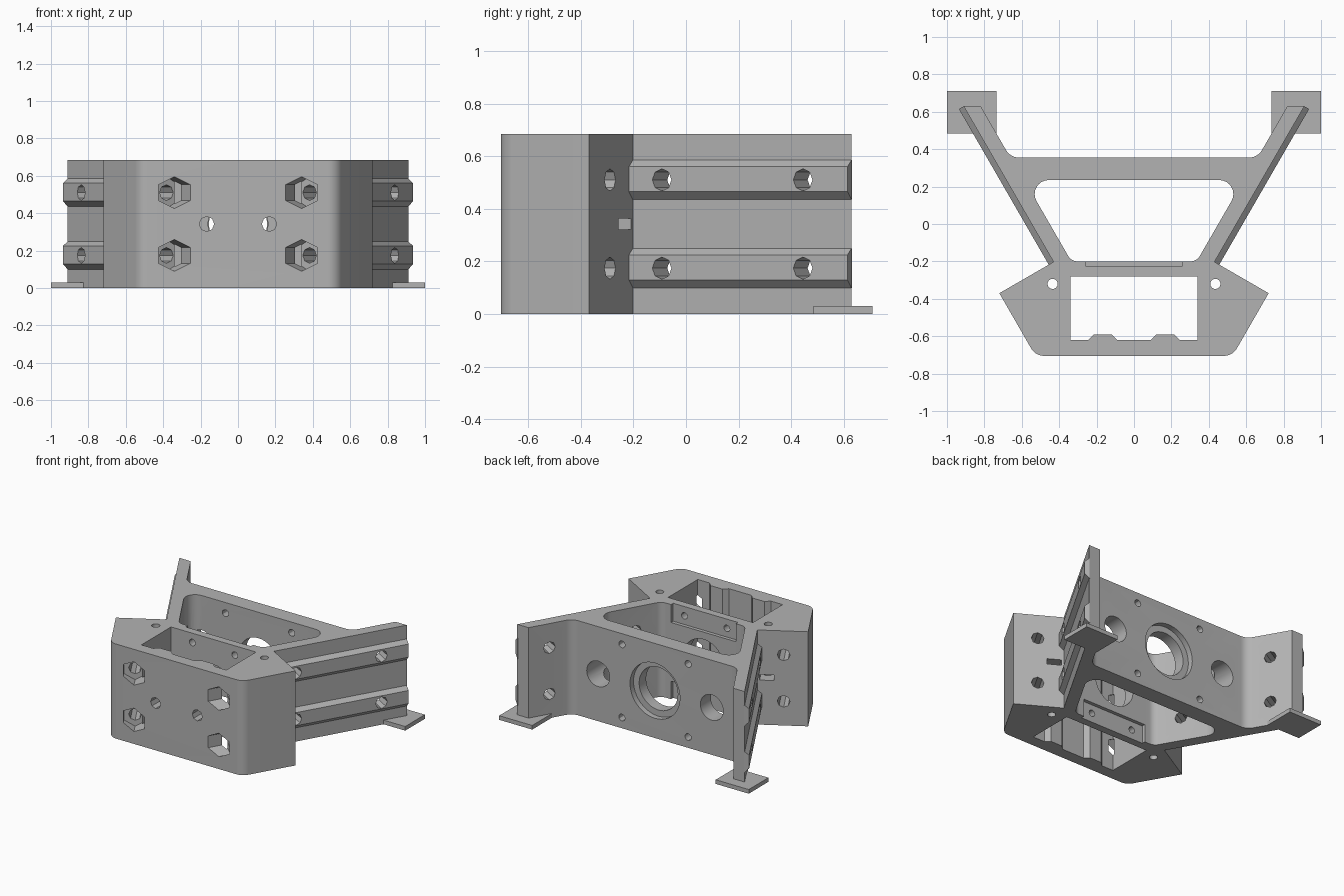
import bpy, bmesh, math
from mathutils import Vector, Matrix

if "Cube" in bpy.data.objects:
    bpy.data.objects.remove(bpy.data.objects["Cube"])

grey = bpy.data.materials.new("machined grey")
grey.use_nodes = True
COLOUR = (0.45, 0.45, 0.45, 1)
grey.diffuse_color = COLOUR
grey.node_tree.nodes["Principled BSDF"].inputs["Base Color"].default_value = COLOUR

HEIGHT = 0.685
MID = HEIGHT / 2
ALONG = Vector((0.5, math.sqrt(0.75), 0))      # direction of the left arm
OUT = Vector((math.sqrt(0.75), -0.5, 0))       # outward normal of the left arm
NOTCH = Vector((0.43, -0.2025, 0))             # corner between arm and wing


def finish(name, bm):
    bmesh.ops.recalc_face_normals(bm, faces=bm.faces)
    mesh = bpy.data.meshes.new(name)
    bm.to_mesh(mesh)
    bm.free()
    ob = bpy.data.objects.new(name, mesh)
    bpy.context.collection.objects.link(ob)
    mesh.materials.append(grey)
    return ob


def rounded(points):
    """Outline from (x, y, radius) corners, with arcs where radius > 0."""
    result = []
    for i, (x, y, r) in enumerate(points):
        p = Vector((x, y))
        if not r:
            result.append(p)
            continue
        a = (Vector(points[i - 1][:2]) - p).normalized()
        b = (Vector(points[(i + 1) % len(points)][:2]) - p).normalized()
        half = a.angle(b) / 2
        centre = p + (a + b).normalized() * r / math.sin(half)
        start = p + a * r / math.tan(half) - centre
        end = p + b * r / math.tan(half) - centre
        sweep = start.angle_signed(end)
        for k in range(9):
            result.append(centre + Matrix.Rotation(-sweep * k / 8, 2) @ start)
    return result


def mirrored(half):
    """Close a left-hand outline across x = 0."""
    return half + [(-x, y, r) for x, y, r in reversed(half)]


def prism(name, outline, z0, z1):
    bm = bmesh.new()
    face = bm.faces.new([bm.verts.new((p[0], p[1], z0)) for p in outline])
    geom = bmesh.ops.extrude_face_region(bm, geom=[face])["geom"]
    up = [v for v in geom if isinstance(v, bmesh.types.BMVert)]
    bmesh.ops.translate(bm, verts=up, vec=(0, 0, z1 - z0))
    return finish(name, bm)


def box(name, lo, hi):
    return prism(name, [(lo[0], lo[1]), (hi[0], lo[1]), (hi[0], hi[1]), (lo[0], hi[1])],
                 lo[2], hi[2])


def rod(start, end, radius, sides=8):
    start, end = Vector(start), Vector(end)
    axis = end - start
    turn = axis.to_track_quat('Z', 'Y').to_matrix().to_4x4()
    bm = bmesh.new()
    bmesh.ops.create_cone(bm, cap_ends=True, segments=sides, radius1=radius, radius2=radius,
                          depth=axis.length,
                          matrix=Matrix.Translation((start + end) / 2) @ turn)
    return finish("cutter", bm)


def cut(cutter, *targets):
    """Subtract the cutter from every target, then discard it."""
    cutter.hide_render = True
    for ob in targets:
        mod = ob.modifiers.new("cut", 'BOOLEAN')
        mod.operation, mod.solver, mod.object = 'DIFFERENCE', 'EXACT', cutter
        bpy.context.view_layer.update()
        graph = bpy.context.evaluated_depsgraph_get()
        mesh = bpy.data.meshes.new_from_object(ob.evaluated_get(graph))
        ob.modifiers.remove(mod)
        ob.data = mesh
    bpy.data.objects.remove(cutter)


def flip(v, side):
    return Vector((v[0] * side, v[1], v[2]))


# Body: front block with wings, splayed arms and back wall
body = prism("bracket_body", rounded(mirrored([
    (0.527, -0.705, 0.08), (0.72, -0.37, 0), (0.43, -0.2025, 0),
    (0.911, 0.63, 0), (0.82, 0.63, 0), (0.661, 0.355, 0.08)])), 0, HEIGHT)

# Pockets through the full height; the front one keeps two bosses on its wall
cut(prism("cutter", rounded(mirrored([(0.335, -0.2, 0.06), (0.586, 0.235, 0.075)])),
          -0.1, HEIGHT + 0.1), body)
cut(prism("cutter", rounded(mirrored([
    (0.09, -0.62, 0), (0.12, -0.59, 0), (0.215, -0.59, 0), (0.245, -0.62, 0),
    (0.34, -0.62, 0), (0.34, -0.28, 0)])), -0.1, HEIGHT + 0.1), body)

# Middle wall: seats at top and bottom, central opening
for z0, z1 in ((-0.1, 0.13), (HEIGHT - 0.13, HEIGHT + 0.1)):
    cut(box("cutter", (-0.26, -0.225, z0), (0.26, -0.1, z1)), body)
cut(rod((0, -0.35, MID), (0, -0.1, MID), 0.16, 48), body)

# Back wall: stepped bore
cut(rod((0, 0.15, MID), (0, 0.5, MID), 0.155, 48), body)
cut(rod((0, 0.315, MID), (0, 0.5, MID), 0.2, 48), body)

for side, word in ((1, "left"), (-1, "right")):
    # Back wall lightening hole and front wall hole
    cut(rod((0.455 * side, 0.15, MID), (0.455 * side, 0.5, MID), 0.092, 32), body)
    cut(rod((0.167 * side, -0.8, MID), (0.167 * side, -0.5, MID), 0.04), body)

    # Vertical hole in the wing with a nut slot leading to it
    cut(rod((0.435 * side, -0.32, -0.1), (0.435 * side, -0.32, HEIGHT + 0.1), 0.027, 24), body)
    slot = [NOTCH + OUT * a + ALONG * b
            for a, b in ((0.015, 0.05), (0.11, 0.05), (0.11, -0.14), (0.015, -0.14))]
    cut(prism("cutter", [flip(p, side) for p in slot], MID - 0.02, MID + 0.02), body)

    for level, place in ((-1, "lower"), (1, "upper")):
        # Fixing holes in the middle and back walls
        z = MID + level * 0.275
        cut(rod((0.17 * side, -0.35, z), (0.17 * side, -0.1, z), 0.024, 12), body)
        z = MID + level * 0.265
        cut(rod((0.265 * side, 0.15, z), (0.265 * side, 0.5, z), 0.025, 12), body)

        # Bolt hole from front to wing, with hexagonal counterbore
        z = MID + level * 0.168
        front = Vector((0.34, -0.705, z))
        for a, b, r, n in ((-0.15, 0.65, 0.042, 8), (-0.15, 0.085, 0.085, 6)):
            cut(rod(flip(front + ALONG * a, side), flip(front + ALONG * b, side), r, n), body)

        # Bevelled rail along the outside of the arm
        bm = bmesh.new()
        rings = []
        for t in (0, 0.961):
            rings.append([bm.verts.new(flip(NOTCH + ALONG * t + OUT * o + Vector((0, 0, z + h)), side))
                          for o, h in ((-0.005, -0.075), (0, -0.075), (0.03, -0.045),
                                       (0.03, 0.05), (0, 0.075), (-0.005, 0.075))])
        for i in range(6):
            j = (i + 1) % 6
            bm.faces.new((rings[0][i], rings[0][j], rings[1][j], rings[1][i]))
        for ring in rings:
            bm.faces.new(ring)
        rail = finish(f"{word}_{place}_rail", bm)

        # Cross holes through rail and arm
        for t in (0.145, 0.765):
            hole = NOTCH + ALONG * t + Vector((0, 0, z))
            cut(rod(flip(hole - OUT * 0.15, side), flip(hole + OUT * 0.1, side), 0.042), body, rail)

    # Foot pad under the arm end
    xs = sorted((0.735 * side, side))
    box(f"{word}_foot_pad", (xs[0], 0.485, 0), (xs[1], 0.71, 0.03))

# Smooth the curved walls only
bpy.ops.object.select_all(action='DESELECT')
body.select_set(True)
bpy.context.view_layer.objects.active = body
bpy.ops.object.shade_smooth_by_angle(angle=math.radians(30))
